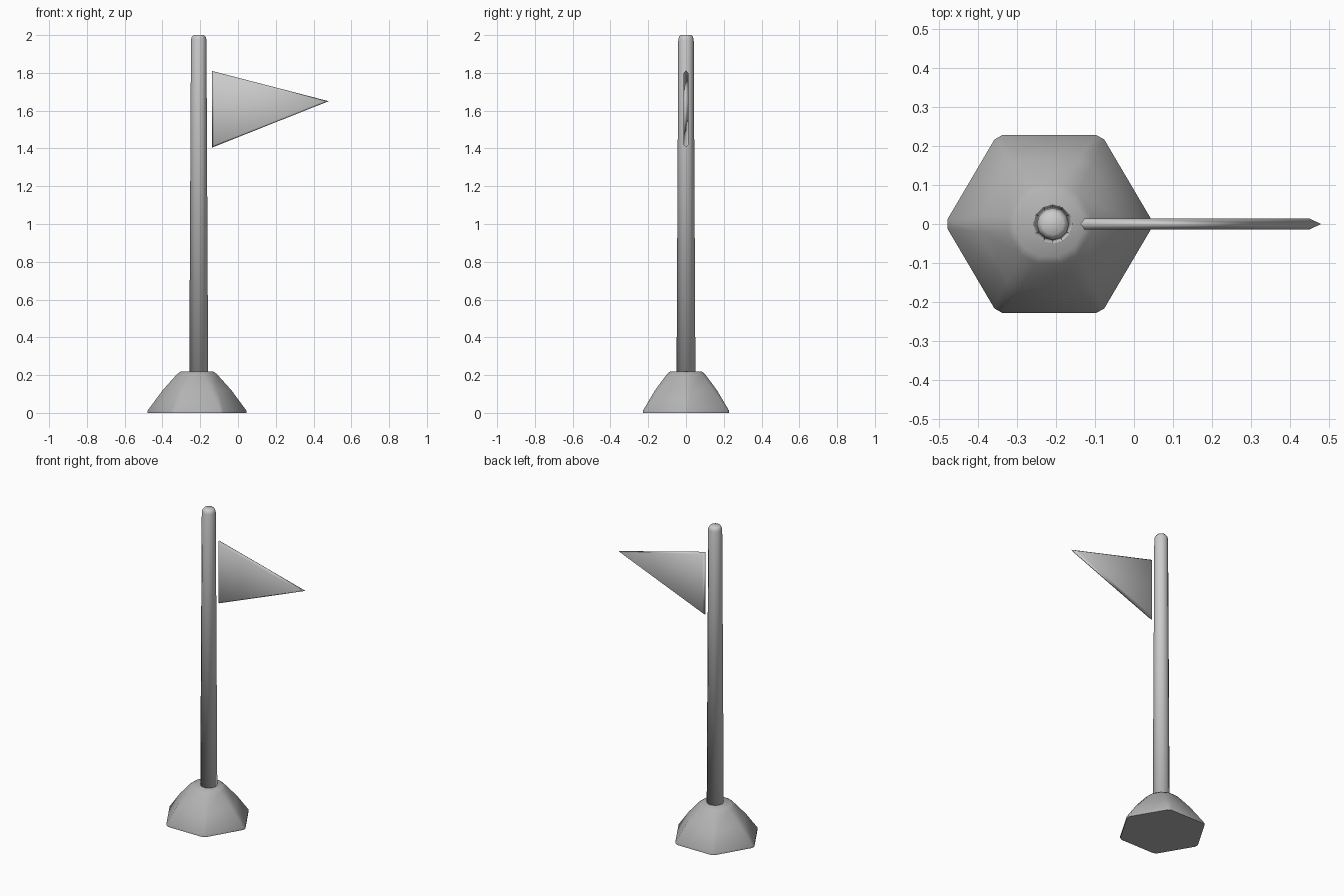
import bpy, bmesh
from math import cos, sin, pi, radians
from mathutils import Vector

if "Cube" in bpy.data.objects:
    bpy.data.objects.remove(bpy.data.objects["Cube"])


def loft(name, rings, angle, grey=None):
    """Skin equal-length point rings, cap both ends, smooth by angle."""
    bm = bmesh.new()
    vs = [[bm.verts.new(p) for p in ring] for ring in rings]
    n = len(vs[0])
    for a, b in zip(vs, vs[1:]):
        for i in range(n):
            j = (i + 1) % n
            bm.faces.new((a[i], a[j], b[j], b[i]))
    bm.faces.new(vs[0][::-1])
    bm.faces.new(vs[-1])
    bmesh.ops.recalc_face_normals(bm, faces=bm.faces)
    me = bpy.data.meshes.new(name)
    bm.to_mesh(me)
    bm.free()
    ob = bpy.data.objects.new(name, me)
    bpy.context.collection.objects.link(ob)
    bpy.ops.object.select_all(action='DESELECT')
    ob.select_set(True)
    bpy.context.view_layer.objects.active = ob
    if angle:
        bpy.ops.object.shade_smooth_by_angle(angle=radians(angle))
    else:
        bpy.ops.object.shade_smooth()
    if grey:
        mat = bpy.data.materials.new(name + "_grey")
        mat.diffuse_color = (grey, grey, grey, 1)
        mat.use_nodes = True
        mat.node_tree.nodes["Principled BSDF"].inputs["Base Color"].default_value = mat.diffuse_color
        me.materials.append(mat)
    return ob


def hex_ring(x, r, z, cut):
    """Hexagon whose corners are split by +-cut degrees."""
    return [(x + r * cos(radians(60 * k + s * cut)),
             0.98 * r * sin(radians(60 * k + s * cut)), z)
            for k in range(6) for s in (-1, 1)]


# Hexagonal base, corners softening towards the top
loft("base", [hex_ring(-0.217, r, z, c) for r, z, c in (
    (0.262, 0.0, 2.5), (0.262, 0.012, 2.5), (0.183, 0.12, 6),
    (0.108, 0.205, 12), (0.088, 0.22, 15))], 40, 0.45)

# Tapered pole with a rounded tip, fully smooth
N = 12
loft("pole", [[(-0.208 + r * cos(2 * pi * i / N), r * sin(2 * pi * i / N), z)
               for i in range(N)] for r, z in (
    (0.05, 0.2), (0.041, 1.975), (0.037, 1.99), (0.028, 2.0))], 0, 0.6)

# Pennant: a triangle with a ridge outline, inset on both faces, fully smooth
tri = [Vector((-0.137, 0, 1.405)), Vector((0.48, 0, 1.65)), Vector((-0.137, 0, 1.81))]
side = [(tri[(i + 1) % 3] - tri[(i + 2) % 3]).length for i in range(3)]
mid = sum((p * s for p, s in zip(tri, side)), Vector()) / sum(side)
loft("flag", [[mid + (p - mid) * k + Vector((0, y, 0)) for p in tri]
              for k, y in ((0.935, -0.014), (1, 0), (0.935, 0.014))], 0, 0.6)
